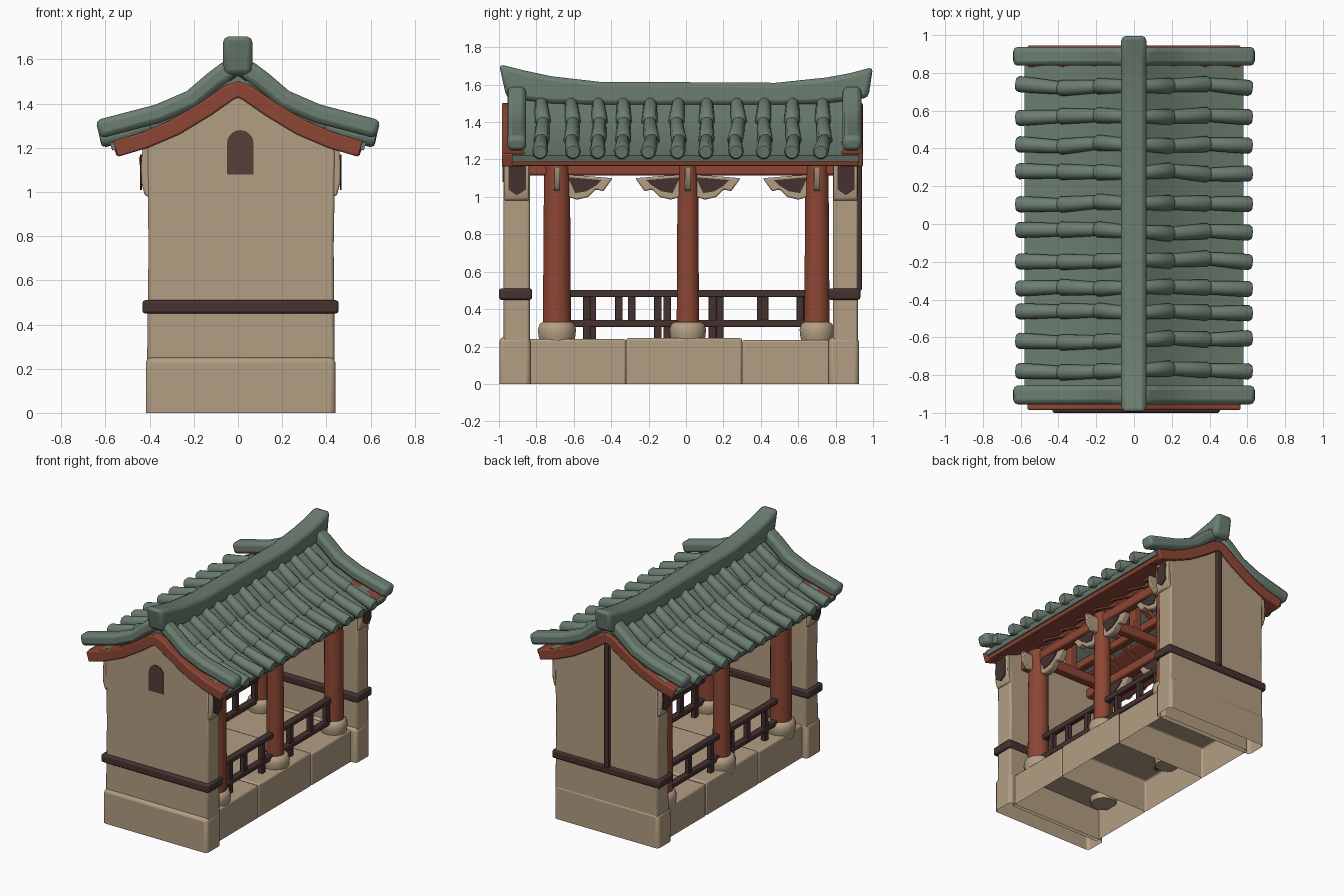
import bpy, bmesh, math, random
from mathutils import Vector

if "Cube" in bpy.data.objects:
    bpy.data.objects.remove(bpy.data.objects["Cube"])
random.seed(4)

def mat(name, c):
    m = bpy.data.materials.new(name)
    m.diffuse_color = (*c, 1)
    m.use_nodes = True
    m.node_tree.nodes["Principled BSDF"].inputs["Base Color"].default_value = m.diffuse_color
    return m

STONE = mat("warm stone", (.45, .34, .225))
RED = mat("red timber", (.27, .062, .035))
BROWN = mat("dark brown", (.06, .032, .03))
WIN = mat("window brown", (.095, .047, .04))
GREEN = mat("green tile", (.15, .21, .165))

def finish(name, bm, m, bevel=0, seg=2, smooth=True):
    bmesh.ops.recalc_face_normals(bm, faces=bm.faces)
    me = bpy.data.meshes.new(name)
    bm.to_mesh(me)
    bm.free()
    me.materials.append(m)
    o = bpy.data.objects.new(name, me)
    bpy.context.collection.objects.link(o)
    if bevel:
        b = o.modifiers.new("bevel", 'BEVEL')
        b.width, b.segments, b.limit_method = bevel, seg, 'ANGLE'
        b.angle_limit = math.radians(40)
    if smooth:
        bpy.context.view_layer.objects.active = o
        bpy.ops.object.select_all(action='DESELECT')
        o.select_set(True)
        bpy.ops.object.shade_smooth_by_angle(angle=math.radians(40))
    return o

def prism(name, pts, a, b, m, axis='y', bevel=0, no_bottom=False):
    """Extrude an (x,z) profile along y, or a (y,z) profile along x."""
    bm = bmesh.new()
    P = (lambda p, t: (p[0], t, p[1])) if axis == 'y' else (lambda p, t: (t, p[0], p[1]))
    A = [bm.verts.new(P(p, a)) for p in pts]
    B = [bm.verts.new(P(p, b)) for p in pts]
    bm.faces.new(A)
    bm.faces.new(B[::-1])
    n = len(pts)
    for i in range(n):
        bm.faces.new((A[i], B[i], B[(i + 1) % n], A[(i + 1) % n]))
    if no_bottom:
        bm.normal_update()
        low = [f for f in bm.faces if max(v.co.z for v in f.verts) < .01]
        bmesh.ops.delete(bm, geom=low, context='FACES_ONLY')
    return finish(name, bm, m, bevel)

def box(name, x0, x1, y0, y1, z0, z1, m, bevel=.008, no_bottom=False):
    return prism(name, [(x0, z0), (x1, z0), (x1, z1), (x0, z1)], y0, y1, m, 'y', bevel, no_bottom)

def strip(name, pts, t, y0, y1, m, bevel=0):
    """Band of thickness t following an (x,z) centre line, extruded along y."""
    up, dn = [], []
    for i, p in enumerate(pts):
        q, r = pts[max(i - 1, 0)], pts[min(i + 1, len(pts) - 1)]
        d = Vector((r[0] - q[0], r[1] - q[1])).normalized()
        up.append((p[0] - d.y * t / 2, p[1] + d.x * t / 2))
        dn.append((p[0] + d.y * t / 2, p[1] - d.x * t / 2))
    return prism(name, up + dn[::-1], y0, y1, m, 'y', bevel)

def tube(name, path, radii, m, sides=10):
    """Capped tube of varying radius along a path."""
    bm = bmesh.new()
    path = [Vector(p) for p in path]
    rings = []
    for i, p in enumerate(path):
        d = (path[min(i + 1, len(path) - 1)] - path[max(i - 1, 0)]).normalized()
        u = d.cross(Vector((0, 0, 1)) if abs(d.z) < .9 else Vector((0, 1, 0))).normalized()
        v = u.cross(d)
        rings.append([bm.verts.new(p + radii[i] * (math.cos(k * math.tau / sides) * u + math.sin(k * math.tau / sides) * v))
                      for k in range(sides)])
    for A, B in zip(rings, rings[1:]):
        for k in range(sides):
            bm.faces.new((A[k], B[k], B[(k + 1) % sides], A[(k + 1) % sides]))
    bm.faces.new(rings[0])
    bm.faces.new(rings[-1])
    return finish(name, bm, m)

CX = .013  # walls sit slightly off centre

# stone platform: open-bottomed blocks
for i, (a, b, h) in enumerate([(-.86, -.32, .24), (-.32, .30, .245), (.30, .80, .235)]):
    box(f"platform_block_{i}", -.375, .395, a, b, 0, h, STONE, .012, True)

# gable end walls with base, waist band and corbels
for nm, y0, y1 in [("front", -.975, -.835), ("back", .785, .92)]:
    box(nm + "_wall_base", CX - .43, CX + .428, y0 - .022, y1 + .004, 0, .25, STONE, .022, True)
    prism(nm + "_wall", [(CX - .425, .2), (CX + .425, .2), (CX + .42, .75), (CX + .428, 1.21), (0, 1.44), (CX - .425, 1.21),
                         (CX - .418, .75)], y0, y1, STONE, 'y', .012)
    box(nm + "_waist_band", CX - .445, CX + .442, y0 - .025, y1 + .012, .45, .51, BROWN, .012)
    for s in (-1, 1):
        pr = [(CX + s * x, z) for x, z in [(.40, 1.2), (.445, 1.2), (.452, 1.12), (.45, 1.04), (.435, .985), (.40, .97)]]
        prism(nm + "_wall_corbel", pr, y0 + .004, y1 - .004, STONE, 'y', .008)
        xs = sorted((CX + s * .448, CX + s * .456))
        prism(nm + "_corbel_panel", [(y0 + .025, 1.17), (y1 - .02, 1.17), (y1 - .02, 1.04), (y0 + .07, 1.01), (y0 + .025, 1.04)],
              xs[0], xs[1], BROWN, 'x')

# front arched window and back wall post
arch = [(.01 + .06 * math.cos(i * math.pi / 10), 1.22 + .06 * math.sin(i * math.pi / 10)) for i in range(11)]
prism("arched_window", [(-.05, 1.08), (.07, 1.08)] + arch, -.981, -.974, WIN)
box("back_wall_post", -.022, .022, .91, .94, .5, 1.42, BROWN, .005)

# columns, stone feet, brackets, rails for each long side
cols = [(-.69, .078, .105), (.01, .062, .1), (.70, .07, .095)]
posts = {1: [-.53, -.36, -.15, .18, .42, .61], -1: [-.5, -.29, -.1, .14, .4, .63]}
for s in (-1, 1):
    X = s * .30
    for i, (y, r, f) in enumerate(cols):
        tube("column", [(X, y, .27), (X, y, .5), (X, y, .85), (X, y, 1.2)], [r, r * .97, r * .94, r * .9], RED, 14)
        tube("column_foot", [(X, y, .2), (X, y, .255), (X, y, .29), (X, y, .32), (X, y, .33)],
             [f * .85, f * .96, f, f * .9, f * .75], STONE, 14)
        # beam end poking out over the column
        prism("beam_end", [(X, 1.15), (X + s * .15, 1.16), (X + s * .14, 1.09), (X + s * .1, 1.04), (X, 1.02)],
              y - .017, y + .017, STONE, 'y', .005)
        # carved brackets beside the column
        for d in ((1,), (-1, 1), (-1,))[i]:
            e = y + d * (r - .02)
            pr = [(0, 1.12), (.24, 1.1), (.215, 1.065), (.19, 1.03), (.15, 1.04), (.11, 1.0), (.05, .985), (0, 1.0)]
            prism("bracket", [(e + d * a, z) for a, z in pr], X - .028, X + .028, STONE, 'x', .008)
            pl = [(0, 1.105), (.18, 1.09), (.15, 1.06), (.1, 1.03), (.04, 1.02)]
            for q in (-.031, .031):
                prism("bracket_panel", [(e + d * a, z) for a, z in pl], X + q - .003, X + q + .003, BROWN, 'x')
    box("eave_beam", X - .035, X + .035, -.86, .82, 1.115, 1.185, RED, .012)
    # railing
    for a, b in [(-.63, -.03), (.05, .66)]:
        for z in (.305, .465):
            box("rail", X - .022, X + .022, a, b, z, z + .038, BROWN, .006)
    for i, y in enumerate(posts[s]):
        box("rail_post", X - .018, X + .018, y - .02, y + .02, .22 if i in (0, 2, 3) else .32, .48, BROWN, .004)

# inner roof timbers
for y, r, f in cols:
    box("tie_beam", -.3, .3, y - .035, y + .035, 1.12, 1.19, RED, .01)
    box("king_post", -.03, .03, y - .03, y + .03, 1.17, 1.43, RED, .005)
for x, z in [(-.16, 1.3), (.16, 1.3), (0, 1.41)]:
    box("purlin", x - .03, x + .03, -.86, .82, z - .03, z + .03, RED, .01)

# roof layers: tile sheet, red eave boards, gable boards, verge tiles
half = [(.575, 1.205), (.37, 1.275), (.2, 1.365), (.1, 1.435), (0, 1.51)]
strip("tile_sheet", [(-x, z) for x, z in half] + half[-2::-1], .035, -.93, .925, GREEN)
gab = [(.555, 1.195), (.42, 1.235), (.28, 1.295), (.14, 1.38), (.04, 1.45), (0, 1.465)]
for nm, y0, y1 in [("front", -.985, -.86), ("back", .83, .945)]:
    strip(nm + "_gable_board", [(-x, z) for x, z in gab] + gab[-2::-1], .075, y0, y1, RED, .008)
for s in (-1, 1):
    strip("eave_board", [(s * x, z) for x, z in [(.26, 1.3), (.38, 1.238), (.555, 1.178)]], .03, -.93, .92, RED, .005)
    for y in [-.55 + .185 * i for i in range(8)]:
        strip("rafter", [(s * x, z) for x, z in [(.02, 1.45), (.2, 1.325), (.37, 1.232)]], .04, y - .02, y + .02, RED)
    vg = [(s * x, z) for x, z in [(.03, 1.565), (.11, 1.505), (.21, 1.42), (.36, 1.355), (.635, 1.283)]]
    for nm, y0, y1 in [("front", -.955, -.855), ("back", .838, .938)]:
        strip(nm + "_verge_tile", vg, .085, y0, y1, GREEN, .025)

# rows of round roof tiles, three overlapping pieces each
rows = [-.775, -.615, -.47, -.335, -.19, -.04, .11, .27, .42, .57, .73]
cl = [(.03, 1.515), (.1, 1.465), (.2, 1.395), (.29, 1.345), (.37, 1.312), (.48, 1.275), (.62, 1.24)]
def height(x):
    for (a, za), (b, zb) in zip(cl, cl[1:]):
        if x <= b:
            return za + (zb - za) * (x - a) / (b - a)
    return cl[-1][1]
for s in (-1, 1):
    for y in rows:
        jy = y
        for a, b in [(.04, .2), (.17, .4), (.37, .622)]:
            ny = y + random.uniform(-.014, .014)
            ts = [0, .06, .5, .94, 1]
            rs = [.026, .034, .039, .043, .034]
            path = [(s * (a + (b - a) * t), jy + (ny - jy) * t, height(a + (b - a) * t)) for t in ts]
            tube("roof_tile", path, rs, GREEN, 10)
            jy = ny

# upswept ridge
top = [(-1, 1.71), (-.86, 1.675), (-.72, 1.645), (-.46, 1.615), (0, 1.613), (.48, 1.61), (.75, 1.638), (.88, 1.662), (1, 1.695)]
low = [(.975, 1.53), (.75, 1.5), (.48, 1.49), (-.46, 1.49), (-.72, 1.5), (-.96, 1.53)]
prism("ridge", top + low, -.068, .066, GREEN, 'x', .025)
